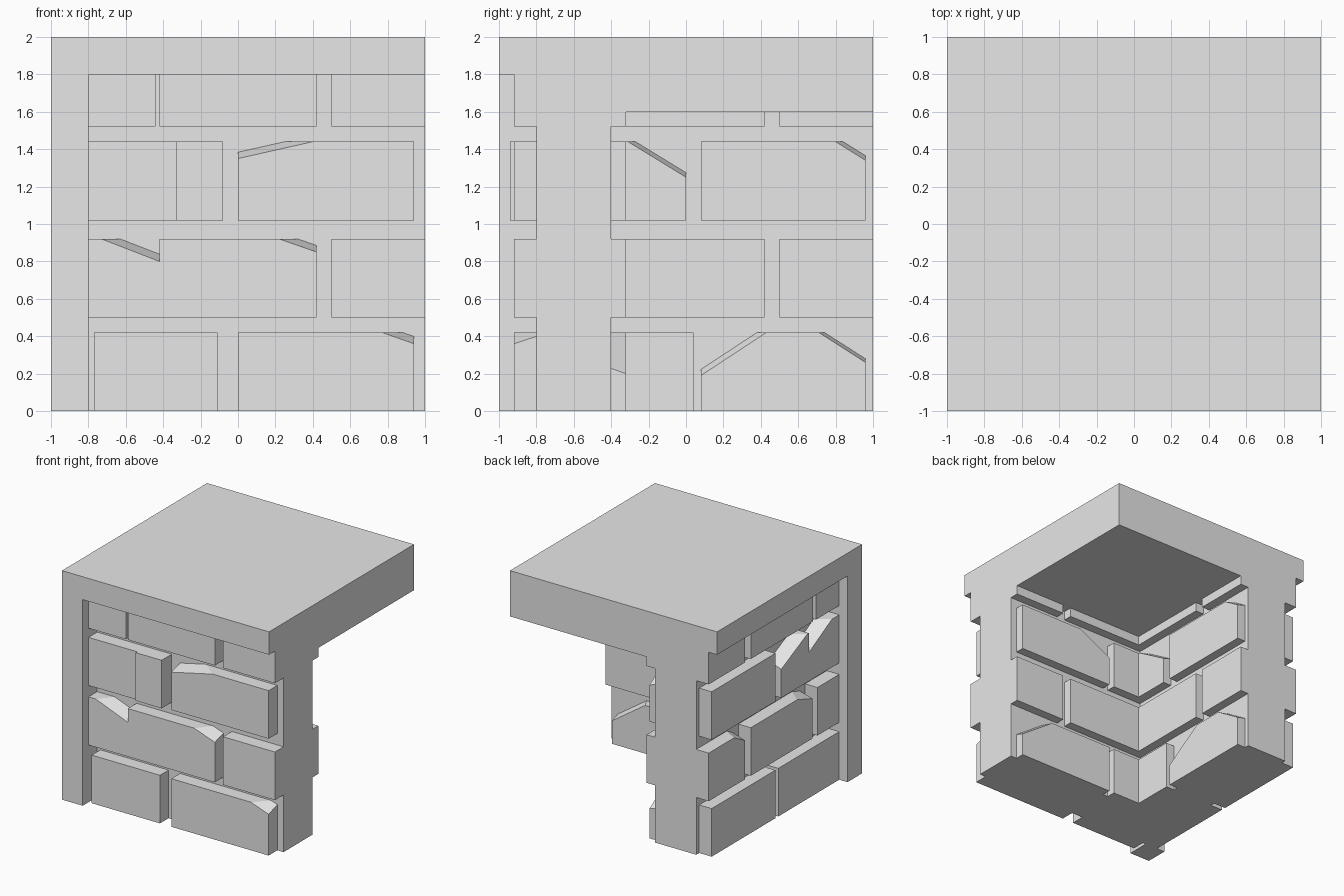
import bpy
import bmesh
from mathutils import Vector

cube = bpy.data.objects.get("Cube")
if cube:
    bpy.data.objects.remove(cube, do_unlink=True)

stone = bpy.data.materials.new("grey stone")
stone.use_nodes = True
stone.diffuse_color = (0.8, 0.8, 0.8, 1)
stone.node_tree.nodes["Principled BSDF"].inputs["Base Color"].default_value = (0.8, 0.8, 0.8, 1)


def finish(name, bm):
    bmesh.ops.recalc_face_normals(bm, faces=bm.faces)
    mesh = bpy.data.meshes.new(name)
    bm.to_mesh(mesh)
    bm.free()
    mesh.materials.append(stone)
    bpy.context.collection.objects.link(bpy.data.objects.new(name, mesh))


def prism(name, outline, z0, z1):
    """Extrude a plan outline from z0 up to z1."""
    bm = bmesh.new()
    face = bm.faces.new([bm.verts.new((x, y, z0)) for x, y in outline])
    top = bmesh.ops.extrude_face_region(bm, geom=[face])["geom"]
    for v in top:
        if isinstance(v, bmesh.types.BMVert):
            v.co.z = z1
    finish(name, bm)


def rect(x0, y0, x1, y1):
    return [(x0, y0), (x1, y0), (x1, y1), (x0, y1)]


# L-shaped wall core, corner post and roof slab
prism("wall_core", [(-0.8, -0.8), (1, -0.8), (1, -0.4), (-0.4, -0.4), (-0.4, 1), (-0.8, 1)], 0, 1.8)
prism("corner_post", rect(-1, -1, -0.8, -0.8), 0, 1.8)
prism("roof_slab", rect(-1, -1, 1, 1), 1.8, 2)
prism("ceiling", rect(-0.4, -0.4, 1, 1), 1.6, 1.8)

# Each wall side maps (along, outward) to plan coordinates
SIDES = {
    "front_outer": lambda u, d: (u, -0.8 - d),
    "left_outer": lambda u, d: (-0.8 - d, u),
    "front_inner": lambda u, d: (u, -0.4 + d),
    "left_inner": lambda u, d: (-0.4 + d, u),
}
COURSES = {"bottom": (0, 0.42), "lower": (0.5, 0.92), "upper": (1.02, 1.44), "top": (1.52, 1.8)}


def brick(side, course, number, u0, u1, depth, chips=()):
    """A block whose top corners may be chipped: (top u, end u, drop, top u at the core)."""
    z0, z1 = COURSES[course]
    if course == "top" and "inner" in side:
        z1 = 1.6
    bm = bmesh.new()
    bmesh.ops.create_cube(bm, size=1)
    for v in bm.verts:
        v.co = (u0 if v.co.x < 0 else u1, 0 if v.co.y < 0 else depth, z0 if v.co.z < 0 else z1)
    for top_u, end_u, drop, back_u in chips:
        a = Vector((top_u, depth, z1))
        normal = (Vector((end_u, depth, z1 - drop)) - a).cross(Vector((back_u, 0, z1)) - a)
        if normal.dot(Vector((end_u, depth, z1)) - a) < 0:
            normal.negate()
        cut = bmesh.ops.bisect_plane(bm, geom=bm.verts[:] + bm.edges[:] + bm.faces[:],
                                     plane_co=a, plane_no=normal, clear_outer=True)
        edges = [e for e in cut["geom_cut"] if isinstance(e, bmesh.types.BMEdge)]
        bmesh.ops.contextual_create(bm, geom=edges)
    for v in bm.verts:
        x, y = SIDES[side](v.co.x, v.co.y)
        v.co = (x, y, v.co.z)
    finish(f"{side}_{course}_brick_{number}", bm)


def row(side, course, depth, *bricks):
    for i, (u0, u1, *chips) in enumerate(bricks, 1):
        brick(side, course, i, u0, u1, depth, chips)


# Outer bricks of the front wall
OUT, IN = 0.12, 0.08
row("front_outer", "bottom", OUT, (-0.77, -0.11), (0, 0.94, (0.77, 0.94, 0.06, 0.88)))
row("front_outer", "lower", OUT, (-0.8, -0.42, (-0.73, -0.42, 0.12, -0.63)),
    (-0.42, 0.42, (0.22, 0.42, 0.07, 0.32)), (0.5, 1))
row("front_outer", "upper", OUT, (-0.8, -0.33), (0, 0.94, (0.4, 0, 0.09, 0.25)))
brick("front_outer", "upper", 3, -0.33, -0.08, 0.14)
row("front_outer", "top", OUT, (-0.8, -0.44), (-0.42, 0.42), (0.5, 1))

# Outer bricks of the side wall
row("left_outer", "bottom", OUT, (-0.8, 0.04), (0.08, 0.96))
row("left_outer", "lower", OUT, (-0.8, -0.5), (-0.43, 0.42, (-0.22, -0.43, 0.07, -0.32)),
    (0.5, 1, (0.65, 0.5, 0.08, 0.58)))
row("left_outer", "upper", OUT, (-0.8, -0.38, (-0.7, -0.38, 0.17, -0.62)),
    (-0.38, 0, (-0.36, 0, 0.17, -0.27)), (0.08, 0.96))
row("left_outer", "top", OUT, (-0.8, -0.48), (-0.44, 0.42), (0.5, 1))

# Inner bricks of the side wall
row("left_inner", "bottom", IN, (-0.4, 0.04),
    (0.08, 0.96, (0.43, 0.08, 0.23, 0.38), (0.71, 0.96, 0.16, 0.74)))
row("left_inner", "upper", IN, (-0.4, 0, (-0.31, 0, 0.19, -0.27)),
    (0.08, 0.96, (0.8, 0.96, 0.1, 0.84)))

# Inner bricks of the front wall
row("front_inner", "bottom", IN, (-0.32, -0.05), (0, 0.94, (0.62, 0.94, 0.22, 0.66)))
row("front_inner", "upper", IN, (-0.32, -0.05), (0, 0.94, (0.31, 0, 0.16, 0.27)))

# Long inner bricks share the same layout on both walls
for course in ("lower", "top"):
    row("left_inner", course, IN, (-0.4, 0.42), (0.5, 1))
    row("front_inner", course, IN, (-0.32, 0.42), (0.5, 1))
